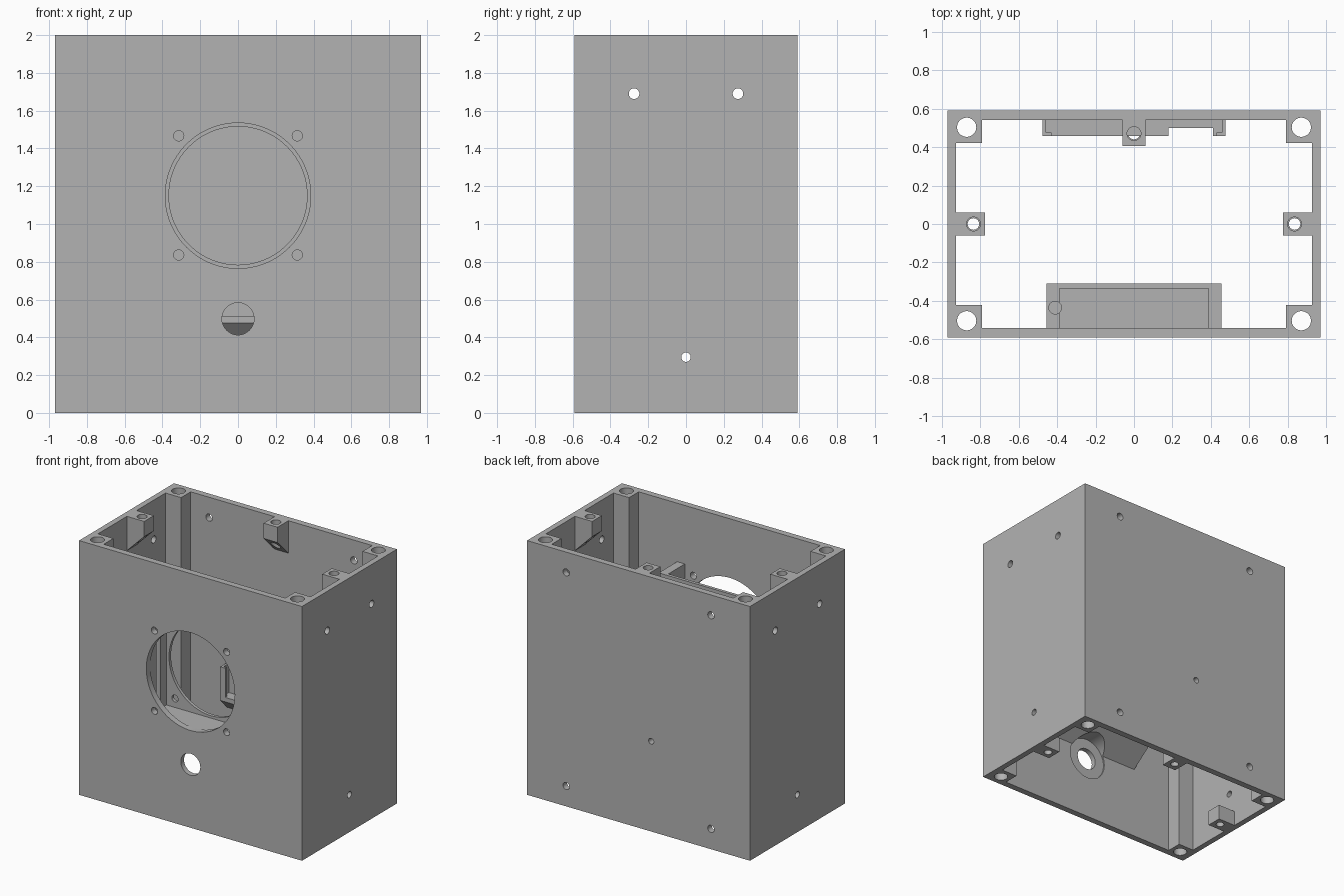
import bpy, bmesh, math
from mathutils import Vector, Matrix

if "Cube" in bpy.data.objects:
    bpy.data.objects.remove(bpy.data.objects["Cube"])

grey = bpy.data.materials.new("plain_grey")
grey.diffuse_color = (0.45, 0.45, 0.45, 1)
grey.use_nodes = True
grey.node_tree.nodes["Principled BSDF"].inputs["Base Color"].default_value = grey.diffuse_color


def finish(bm, name):
    bmesh.ops.recalc_face_normals(bm, faces=bm.faces)
    me = bpy.data.meshes.new(name)
    bm.to_mesh(me)
    bm.free()
    ob = bpy.data.objects.new(name, me)
    bpy.context.collection.objects.link(ob)
    return ob


def box(name, x0, x1, y0, y1, z0, z1):
    bm = bmesh.new()
    bmesh.ops.create_cube(bm, size=1)
    for v in bm.verts:
        v.co = Vector(((x0, x1)[v.co.x > 0], (y0, y1)[v.co.y > 0], (z0, z1)[v.co.z > 0]))
    return finish(bm, name)


def prism(name, profile, width, turn=0, at=(0, 0, 0)):
    """Extrude a (y, z) profile symmetrically along x, then turn about z."""
    bm = bmesh.new()
    f = bm.faces.new([bm.verts.new((-width / 2, y, z)) for y, z in profile])
    r = bmesh.ops.extrude_face_region(bm, geom=[f])
    bmesh.ops.translate(bm, vec=(width, 0, 0),
                        verts=[v for v in r["geom"] if isinstance(v, bmesh.types.BMVert)])
    bm.transform(Matrix.Translation(at) @ Matrix.Rotation(turn, 4, 'Z'))
    return finish(bm, name)


def rod(name, axis, centre, radius, length, segs=32):
    bm = bmesh.new()
    bmesh.ops.create_cone(bm, cap_ends=True, segments=segs, radius1=radius,
                          radius2=radius, depth=length)
    rot = {'X': Matrix.Rotation(math.pi / 2, 4, 'Y'),
           'Y': Matrix.Rotation(math.pi / 2, 4, 'X'), 'Z': Matrix()}[axis]
    bm.transform(Matrix.Translation(centre) @ rot)
    return finish(bm, name)


def combine(target, tool, op):
    m = target.modifiers.new("join_or_cut", 'BOOLEAN')
    m.operation, m.solver, m.object = op, 'EXACT', tool
    bpy.context.view_layer.objects.active = target
    bpy.ops.object.modifier_apply(modifier=m.name)
    bpy.data.objects.remove(tool, do_unlink=True)


def cut(tool):
    combine(case, tool, 'DIFFERENCE')


def add(tool):
    combine(case, tool, 'UNION')


# Case walls with four corner posts left standing
case = box("case", -.97, .97, -.59, .59, 0, 2)
cut(box("cavity_wide", -.925, .925, -.42, .42, -.1, 2.1))
cut(box("cavity_deep", -.79, .79, -.54, .54, -.1, 2.1))

# Front holder: open-topped pocket on a sloped support
add(prism("front_holder", [(-.56, .57), (-.54, .57), (-.31, .74), (-.31, 1.54), (-.56, 1.54)], .91))
cut(box("front_pocket", -.388, .388, -.54, -.335, .765, 1.7))
cut(rod("wire_channel", 'Z', (-.41, -.435, 1.23), .033, 1.0))

# Back holder: shallow tray with a window and a connector notch
tray = prism("back_holder", [(.56, .39), (.54, .39), (.457, .475), (.457, .74), (.56, .74)], .95)
for c in (box("tray_pocket", -.457, .457, .475, .54, .51, .9),
          box("tray_window", -.43, .43, .40, .50, .51, .9),
          box("tray_notch", .18, .41, .40, .50, .3, .9)):
    combine(tray, c, 'DIFFERENCE')
add(tray)

# Screw tabs: sloped under the top rim, plain blocks at the bottom rim
for turn, at, depth, hole in ((0, (0, .56, 0), .155, (0, .47)),
                              (math.pi / 2, (-.945, 0, 0), .17, (-.835, 0)),
                              (-math.pi / 2, (.945, 0, 0), .17, (.835, 0))):
    slope = 1.88 - depth
    add(prism("top_tab", [(0, 2), (-depth, 2), (-depth, 1.88), (0, slope)], .12, turn, at))
    add(prism("bottom_tab", [(0, 0), (-depth, 0), (-depth, .12), (0, .12)], .12, turn, at))
    cut(rod("top_tab_hole", 'Z', (*hole, 1.9), .036, .5))
    cut(rod("bottom_tab_hole", 'Z', (*hole, .05), .030, .3))

# Corner post bores
for sx in (-1, 1):
    for sy in (-1, 1):
        cut(rod("post_bore", 'Z', (sx * .87, sy * .503, 1), .05, 2.4))

# Large round opening, its smaller inner ring and four screw holes
cut(rod("front_opening", 'Y', (0, -.5, 1.15), .385, .33, 96))
cut(rod("inner_opening", 'Y', (0, -.4, 1.15), .366, .5, 96))
for x in (-.314, .314):
    for z in (.836, 1.467):
        cut(rod("front_screw_hole", 'Y', (x, -.4, z), .027, .5))

# Small front hole with a wide recess on the inside
cut(rod("front_small_hole", 'Y', (0, -.5, .498), .085, .4, 48))
cut(rod("small_hole_recess", 'Y', (0, -.36, .498), .165, .38, 48))

# Side and back wall holes
for y, z, r in ((-.275, .317, .028), (.275, .317, .028), (-.275, 1.69, .028),
                (.275, 1.69, .028), (0, .295, .025)):
    for sx in (-1, 1):
        cut(rod("side_hole", 'X', (sx * .95, y, z), r, .12))
for x, z, r in ((-.63, .16, .028), (.63, .16, .028), (-.63, 1.84, .028),
                (.63, 1.84, .028), (-.11, .71, .023)):
    cut(rod("back_hole", 'Y', (x, .57, z), r, .14))

# Single flat colour and smooth hole walls
case.data.materials.clear()
case.data.materials.append(grey)
for p in case.data.polygons:
    p.material_index = 0
bpy.ops.object.select_all(action='DESELECT')
case.select_set(True)
bpy.context.view_layer.objects.active = case
bpy.ops.object.shade_smooth_by_angle(angle=math.radians(30))
